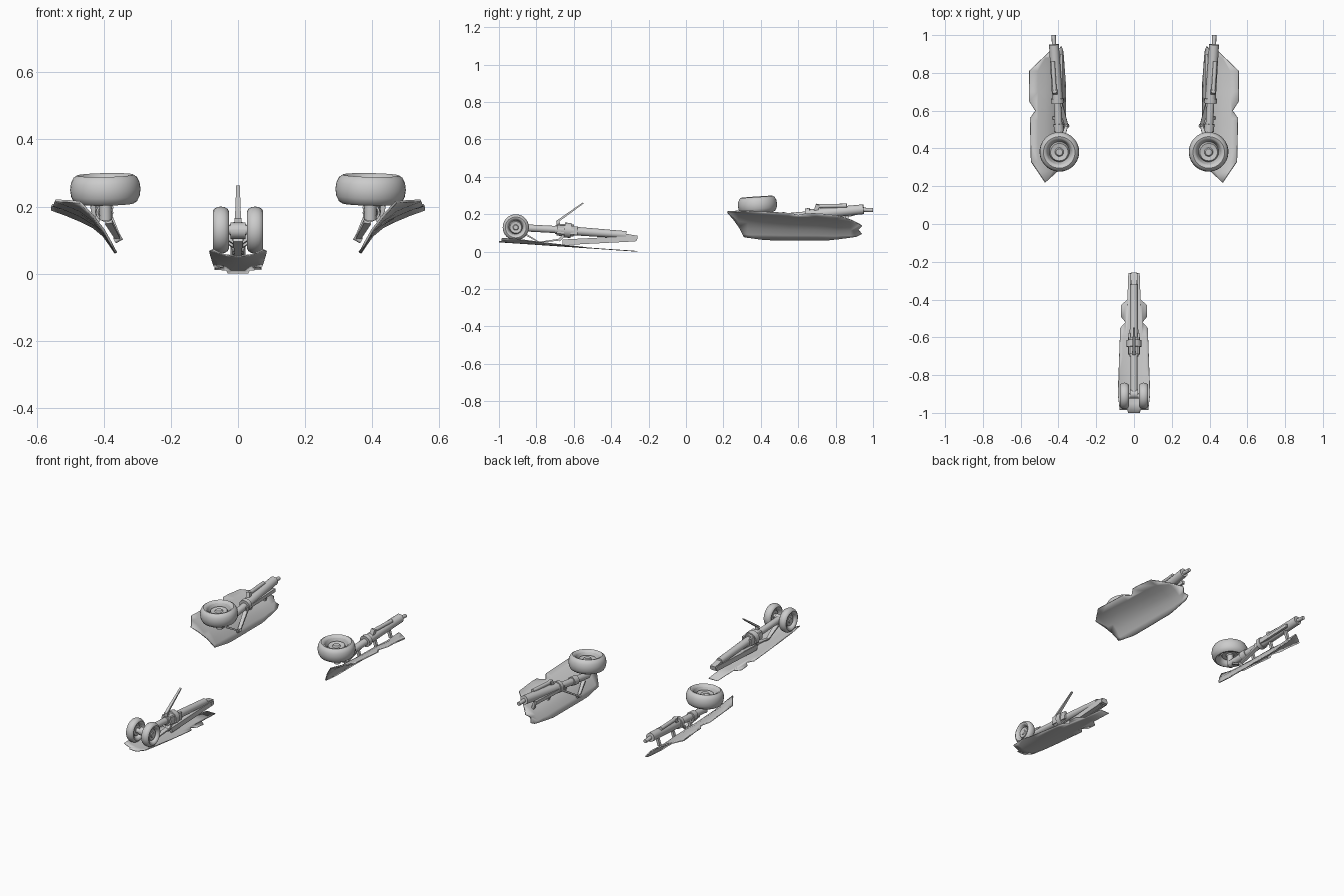
import bpy, bmesh, math
from mathutils import Vector, Matrix

cube = bpy.data.objects.get("Cube")
if cube:
    bpy.data.objects.remove(cube, do_unlink=True)

grey = bpy.data.materials.new("warm_grey_metal")
grey.use_nodes = True
tone = (0.6, 0.6, 0.6, 1)
grey.diffuse_color = tone
grey.node_tree.nodes["Principled BSDF"].inputs["Base Color"].default_value = tone


def finish(name, bm, angle=40):
    bmesh.ops.recalc_face_normals(bm, faces=bm.faces)
    me = bpy.data.meshes.new(name)
    bm.to_mesh(me)
    bm.free()
    me.materials.append(grey)
    ob = bpy.data.objects.new(name, me)
    bpy.context.collection.objects.link(ob)
    bpy.ops.object.select_all(action='DESELECT')
    ob.select_set(True)
    bpy.context.view_layer.objects.active = ob
    bpy.ops.object.shade_smooth_by_angle(angle=math.radians(angle))
    return ob


def lathe(name, origin, axis, profile, steps=32):
    """Revolve (radius, distance along axis) points about an axis."""
    bm = bmesh.new()
    verts = [bm.verts.new((r, 0, d)) for r, d in profile]
    edges = [bm.edges.new(pair) for pair in zip(verts, verts[1:])]
    bmesh.ops.spin(bm, geom=verts + edges, cent=(0, 0, 0), axis=(0, 0, 1),
                   angle=math.tau, steps=steps)
    bmesh.ops.remove_doubles(bm, verts=bm.verts, dist=1e-5)
    turn = Vector(axis).to_track_quat('Z', 'Y').to_matrix().to_4x4()
    bm.transform(Matrix.Translation(origin) @ turn)
    return finish(name, bm)


def rod(name, a, b, r, r2=None, steps=16):
    a, b = Vector(a), Vector(b)
    size = (b - a).length
    end = r if r2 is None else r2
    return lathe(name, a, b - a, [(0, 0), (r, 0), (end, size), (0, size)], steps)


def beam(name, a, b, width, depth, taper=1):
    """Rectangular link between two points; width runs along x where possible."""
    a, b = Vector(a), Vector(b)
    d = (b - a).normalized()
    side = (Vector((1, 0, 0)) - d * d.x).normalized()
    up = d.cross(side)
    bm = bmesh.new()
    bmesh.ops.create_cube(bm, size=1)
    for v in bm.verts:
        t = v.co.z + 0.5
        k = 1 + (taper - 1) * t
        v.co = a.lerp(b, t) + side * v.co.x * width * k + up * v.co.y * depth * k
    return finish(name, bm)


def wheel(name, centre, axis, radius, half):
    """Rounded tyre with a dished hub on both sides."""
    bead = radius * 0.55
    mid = (radius + bead) / 2
    arc = []
    for i in range(17):
        t = math.pi * (1.25 - 1.25 * i / 8)
        arc.append((mid + (radius - mid) * math.cos(t + math.pi / 2 - math.pi / 2),
                    half * math.sin(t)))
    arc = arc[::-1]
    face = half * 0.62
    hub = [(0, face * 0.9), (bead * 0.3, face * 0.9), (bead * 0.4, face * 0.6),
           (bead * 0.8, face * 0.75)]
    back = [(r, -d) for r, d in hub[::-1]]
    profile = hub + [p for p in arc[::-1] if True] + back
    return lathe(name, centre, axis, profile, 40)


def curve_at(points, t):
    for (a, p), (b, q) in zip(points, points[1:]):
        if t <= b:
            return p + (q - p) * max(0, (t - a) / (b - a))
    return points[-1][1]


def door(name, outline, height, xcuts, ycuts, thick):
    """Sheet cut from a plan outline and bent to a height rule."""
    bm = bmesh.new()
    bm.faces.new([bm.verts.new((x, y, 0)) for x, y in outline])
    for axis, cuts in ((0, xcuts), (1, ycuts)):
        for c in cuts:
            co, no = [0, 0, 0], [0, 0, 0]
            co[axis], no[axis] = c, 1
            bmesh.ops.bisect_plane(bm, geom=bm.verts[:] + bm.edges[:] + bm.faces[:],
                                   plane_co=co, plane_no=no)
    for v in bm.verts:
        v.co.z = height(v.co.x, v.co.y)
    ob = finish(name, bm)
    mod = ob.modifiers.new("thickness", 'SOLIDIFY')
    mod.thickness = thick
    mod.offset = 0
    return ob


# Nose gear: paired wheels, axle and sliding strut
for side, s in (("left", 1), ("right", -1)):
    wheel("nose_wheel_" + side, (s * 0.051, -0.91, 0.13), (1, 0, 0), 0.07, 0.024)
    beam("nose_lower_arm_" + side, (s * 0.013, -0.66, 0.05), (s * 0.017, -0.27, 0.07), 0.008, 0.03)
    beam("nose_fork_plate_" + side, (s * 0.024, -0.69, 0.12), (s * 0.024, -0.58, 0.112), 0.012, 0.045)
rod("nose_axle", (-0.06, -0.91, 0.13), (0.06, -0.91, 0.13), 0.014)
rod("nose_axle_hub", (-0.022, -0.9, 0.128), (0.022, -0.9, 0.128), 0.024)
rod("nose_piston", (0, -0.91, 0.13), (0, -0.65, 0.116), 0.019)
rod("nose_strut", (0, -0.7, 0.118), (0, -0.32, 0.09), 0.024, 0.02)
rod("nose_collar", (0, -0.65, 0.116), (0, -0.615, 0.113), 0.04)
rod("nose_sleeve", (0, -0.69, 0.118), (0, -0.6, 0.112), 0.032)
rod("nose_pivot_pin", (-0.022, -0.275, 0.07), (0.022, -0.275, 0.07), 0.014)
beam("nose_lower_brace", (0, -0.655, 0.05), (0, -0.29, 0.069), 0.034, 0.024)
beam("nose_end_block", (0, -0.34, 0.086), (0, -0.26, 0.072), 0.034, 0.026)
# Nose torque links and retraction lever
beam("nose_torque_link_lower", (0, -0.87, 0.1), (0, -0.785, 0.05), 0.03, 0.01, 0.6)
beam("nose_torque_link_upper", (0, -0.67, 0.065), (0, -0.79, 0.05), 0.03, 0.01, 0.6)
beam("nose_link_bracket", (0, -0.64, 0.1), (0, -0.68, 0.06), 0.03, 0.015)
beam("nose_lever_base", (0, -0.68, 0.12), (0, -0.685, 0.165), 0.02, 0.018)
beam("nose_lever", (0, -0.69, 0.16), (0, -0.55, 0.26), 0.018, 0.012, 0.6)

# Nose door, dished toward its front end
half = [(0.03, -1), (0.035, -0.985), (0.075, -0.985), (0.085, -0.9), (0.073, -0.55),
        (0.045, -0.52), (0.07, -0.49), (0.07, -0.43), (0.035, -0.4), (0.03, -0.26)]
nose_outline = half + [(-x, y) for x, y in half[::-1]]


def nose_height(x, y):
    t = (-0.26 - y) / 0.74
    return 0.002 + 0.05 * t + 0.024 * max(0, t - 0.3) / 0.7 * (x / 0.08) ** 2


door("nose_door", nose_outline, nose_height, [i * 0.02 for i in range(-4, 5)],
     [-0.95, -0.9, -0.8, -0.7, -0.6, -0.4], 0.004)

# Main doors, curved in section and swept up at the front
section = [(0.364, 0.062), (0.38, 0.088), (0.4, 0.118), (0.43, 0.146),
           (0.47, 0.17), (0.51, 0.187), (0.555, 0.203)]
sweep = [(0.21, 0.045), (0.33, 0.018), (0.55, 0.003), (0.7, 0), (0.81, -0.012), (0.94, 0)]
main_outline = [(0.47, 0.22), (0.545, 0.33), (0.55, 0.56), (0.522, 0.6), (0.555, 0.65),
                (0.555, 0.81), (0.46, 0.9), (0.42, 0.94), (0.4, 0.92), (0.385, 0.94),
                (0.376, 0.91), (0.364, 0.75), (0.362, 0.45), (0.372, 0.31)]

# Main gear, mirrored to both sides
for side, s in (("left", 1), ("right", -1)):
    def at(x, y, z):
        return (s * x, y, z)

    door("main_door_" + side, [(s * x, y) for x, y in main_outline],
         lambda x, y: curve_at(section, abs(x)) + curve_at(sweep, y) * min(1, (abs(x) - 0.35) / 0.12),
         [s * p[0] for p in section[1:-1]], [0.28, 0.33, 0.42, 0.55, 0.7, 0.81, 0.88], 0.007)
    # Wheel and strut
    wheel("main_wheel_" + side, at(0.395, 0.382, 0.251), at(0.02, -0.07, 1), 0.105, 0.043)
    rod("main_axle_" + side, at(0.394, 0.39, 0.16), at(0.395, 0.383, 0.255), 0.018)
    rod("main_piston_" + side, at(0.392, 0.385, 0.173), at(0.408, 0.7, 0.2), 0.02)
    rod("main_strut_" + side, at(0.405, 0.66, 0.199), at(0.424, 0.95, 0.227), 0.028, 0.026)
    rod("main_strut_pin_" + side, at(0.424, 0.94, 0.225), at(0.425, 1, 0.222), 0.011)
    rod("main_collar_" + side, at(0.405, 0.64, 0.197), at(0.406, 0.665, 0.2), 0.034)
    rod("main_lower_collar_" + side, at(0.397, 0.49, 0.182), at(0.4, 0.53, 0.186), 0.026)
    # Actuator, torque links and door braces
    rod("main_actuator_" + side, at(0.42, 0.7, 0.243), at(0.43, 0.86, 0.246), 0.011)
    beam("main_actuator_bracket_" + side, at(0.413, 0.69, 0.205), at(0.42, 0.705, 0.252), 0.024, 0.022)
    beam("main_torque_link_lower_" + side, at(0.386, 0.43, 0.155), at(0.357, 0.52, 0.104), 0.022, 0.012, 0.7)
    beam("main_torque_link_upper_" + side, at(0.392, 0.64, 0.18), at(0.357, 0.52, 0.104), 0.026, 0.012, 0.7)
    rod("main_torque_link_pin_" + side, at(0.347, 0.52, 0.11), at(0.368, 0.52, 0.098), 0.009)
    beam("main_side_brace_" + side, at(0.385, 0.62, 0.19), at(0.385, 0.9, 0.2), 0.014, 0.02)
    for i, y in enumerate((0.56, 0.72, 0.86)):
        beam(f"main_door_bracket_{side}_{i + 1}", at(0.41, y, 0.19), at(0.425, y, 0.143), 0.016, 0.016)
